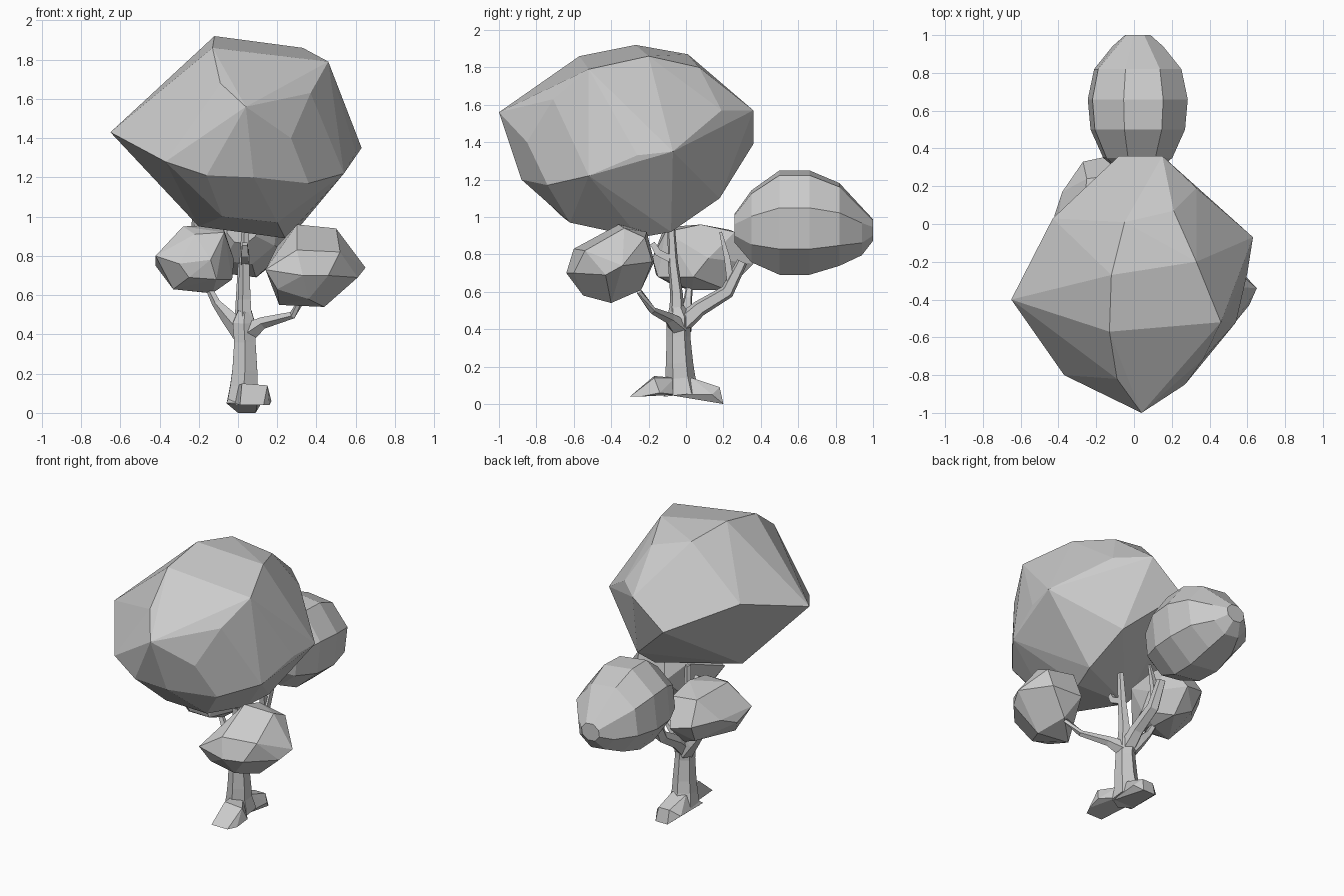
import bpy
import bmesh
import math
from mathutils import Vector

default_cube = bpy.data.objects.get("Cube")
if default_cube:
    bpy.data.objects.remove(default_cube, do_unlink=True)

# One plain grey for the whole tree
grey = bpy.data.materials.new("light_grey")
grey.use_nodes = True
colour = (.6, .6, .6, 1)
grey.diffuse_color = colour
grey.node_tree.nodes["Principled BSDF"].inputs["Base Color"].default_value = colour


def finish(name, bm):
    """Turn a bmesh into a flat shaded grey object."""
    bmesh.ops.recalc_face_normals(bm, faces=bm.faces)
    mesh = bpy.data.meshes.new(name)
    bm.to_mesh(mesh)
    bm.free()
    mesh.materials.append(grey)
    obj = bpy.data.objects.new(name, mesh)
    bpy.context.scene.collection.objects.link(obj)
    return obj


def faceted(name, corners, flatten=6):
    """Convex low-poly lump around its corners, given in hundredths."""
    bm = bmesh.new()
    for corner in corners:
        bm.verts.new(Vector(corner) / 100)
    result = bmesh.ops.convex_hull(bm, input=bm.verts)
    unused = {g for g in result["geom_interior"] + result["geom_unused"]
              if isinstance(g, bmesh.types.BMVert)}
    bmesh.ops.delete(bm, geom=list(unused), context="VERTS")
    bmesh.ops.dissolve_limit(bm, angle_limit=math.radians(flatten),
                             verts=bm.verts, edges=bm.edges)
    return finish(name, bm)


def ring(centre, radius_x, radius_z, sides, turn):
    """Corners of an upright polygon that faces along y."""
    x, y, z = centre
    for i in range(sides):
        angle = math.tau * (i + turn) / sides
        yield (x + radius_x * math.cos(angle), y, z + radius_z * math.sin(angle))


def limb(name, stations, sides=5):
    """Tapered faceted branch through (x, y, z, radius), in hundredths."""
    points = [Vector(s[:3]) / 100 for s in stations]
    radii = [s[3] / 100 for s in stations]
    bm = bmesh.new()
    loops = []
    for i, (point, radius) in enumerate(zip(points, radii)):
        before = points[max(i - 1, 0)]
        after = points[min(i + 1, len(points) - 1)]
        direction = (after - before).normalized()
        side = Vector((1, 0, 0))
        if abs(direction.x) > .7:
            side = Vector((0, 1, 0))
        side = (side - direction * side.dot(direction)).normalized()
        other = direction.cross(side)
        loop = []
        for k in range(sides):
            angle = math.tau * (k + .5) / sides
            offset = side * math.cos(angle) + other * math.sin(angle)
            loop.append(bm.verts.new(point + offset * radius))
        loops.append(loop)
    for low, high in zip(loops, loops[1:]):
        for k in range(sides):
            n = (k + 1) % sides
            bm.faces.new((low[k], low[n], high[n], high[k]))
    bm.faces.new(loops[0])
    bm.faces.new(loops[-1])
    return finish(name, bm)


# Large main crown, leaning forward
faceted("main_crown", [
    # top
    (-13, -57, 186), (-12, -27, 192), (-5, 1, 187), (33, -20, 186),
    (46, -52, 179), (21, 7, 180),
    # front
    (4, -100, 156), (-9, -82, 168), (27, -85, 140), (37, -71, 163),
    (36, -74, 117), (8, -88, 120), (-16, -88, 121), (-37, -80, 128),
    # sides
    (-65, -40, 143), (-43, 3, 155), (63, -7, 135), (60, -26, 133),
    (54, -52, 122),
    # back
    (15, 36, 157), (-8, 36, 139), (33, 19, 157), (24, 18, 110),
    # underside
    (-8, -66, 100), (20, -62, 97), (24, -25, 89), (-20, -32, 95),
    (29, -8, 92),
], flatten=4)

# Front crown on the left limb
faceted("front_left_crown", [
    (30, -36, 96), (50, -33, 94), (30, -60, 83), (52, -54, 82),
    (33, -64, 70), (46, -60, 70), (65, -34, 74), (61, -43, 69),
    (44, -40, 54), (21, -38, 55), (36, -55, 58), (14, -62, 73),
    (20, -58, 63), (20, -30, 85), (31, -21, 92), (51, -22, 89),
    (28, -17, 76), (50, -18, 76), (36, -24, 61),
])

# Crown on the right limb
faceted("right_crown", [
    (-28, -5, 95), (-8, 8, 96), (-22, -13, 91), (-7, -11, 92),
    (-42, -11, 80), (-42, 5, 75), (-30, -17, 76), (-14, -18, 78),
    (-25, -16, 69), (-11, -15, 68), (-33, -6, 63), (-13, 3, 61),
    (-14, 22, 61), (-3, 4, 68), (-2, 12, 78), (-38, 17, 80),
    (-27, 33, 78), (-13, 36, 75), (-25, 24, 93), (-8, 26, 92),
    (-25, 26, 66),
])

# Round crown at the back, made of rings from front to rear
back_rings = [
    (26, 8, 8, 94), (35, 19, 20, 95), (50, 26, 29, 97),
    (66, 27.5, 29, 97), (82, 24, 23, 96), (94, 14, 14, 93), (100, 7, 6, 93),
]
back_corners = []
for y, wide, tall, z in back_rings:
    back_corners += ring((2, y, z), wide, tall, 8, .35)
faceted("back_crown", back_corners, flatten=10)

# Trunk with flared foot
limb("trunk", [
    (3, -2, 5, 10), (3, -3, 14, 8), (3.5, -3.5, 22, 7.3),
    (3.5, -4, 36, 6.3), (3, -4, 46, 6.5), (3.5, -5, 52, 4),
], sides=6)

# Roots
faceted("front_root", [
    (1, -30, 4), (13, -30, 4), (16, -24, 4), (0, -24, 4), (2, -17, 15),
    (15, -17, 14), (17, -14, 6), (-2, -5, 5), (10, -5, 5), (0, -6, 14), (8, -6, 14),
])
faceted("back_root", [
    (0, 20, 0), (9, 20, 0), (0, 18, 9), (8, 18, 9), (-6, 14, 5),
    (12, 14, 5), (-6, -10, 5), (10, -10, 5), (-2, 3, 14), (8, 3, 14),
])

# Limbs that carry the crowns
limb("main_limb", [(3.5, -5, 46, 4.5), (3.5, -5, 58, 3.6), (3.5, -7, 76, 2.8), (4, -8, 97, 2)])
limb("main_twig", [(3.5, -7, 77, 2.8), (3.5, -15, 81, 2.6), (3.5, -18, 86, 2)], sides=4)
limb("back_limb", [(3, -3, 42, 5.5), (3, 7, 51, 4.5), (3, 22, 60, 4), (3, 30, 76, 3)])
limb("back_fork", [(3, 24, 64, 2.8), (3, 22, 78, 2.2), (3, 18.5, 92, 1)], sides=4)
limb("right_limb", [(2, -2, 41, 5.5), (-5, 0, 49, 4), (-11, 1, 56, 2.4), (-15, 2, 64, 1.8)])
limb("left_limb", [(5, -4, 41, 5.5), (13, -9, 46, 3.2), (28, -18, 50, 2), (34, -25, 60, 1.6)])
